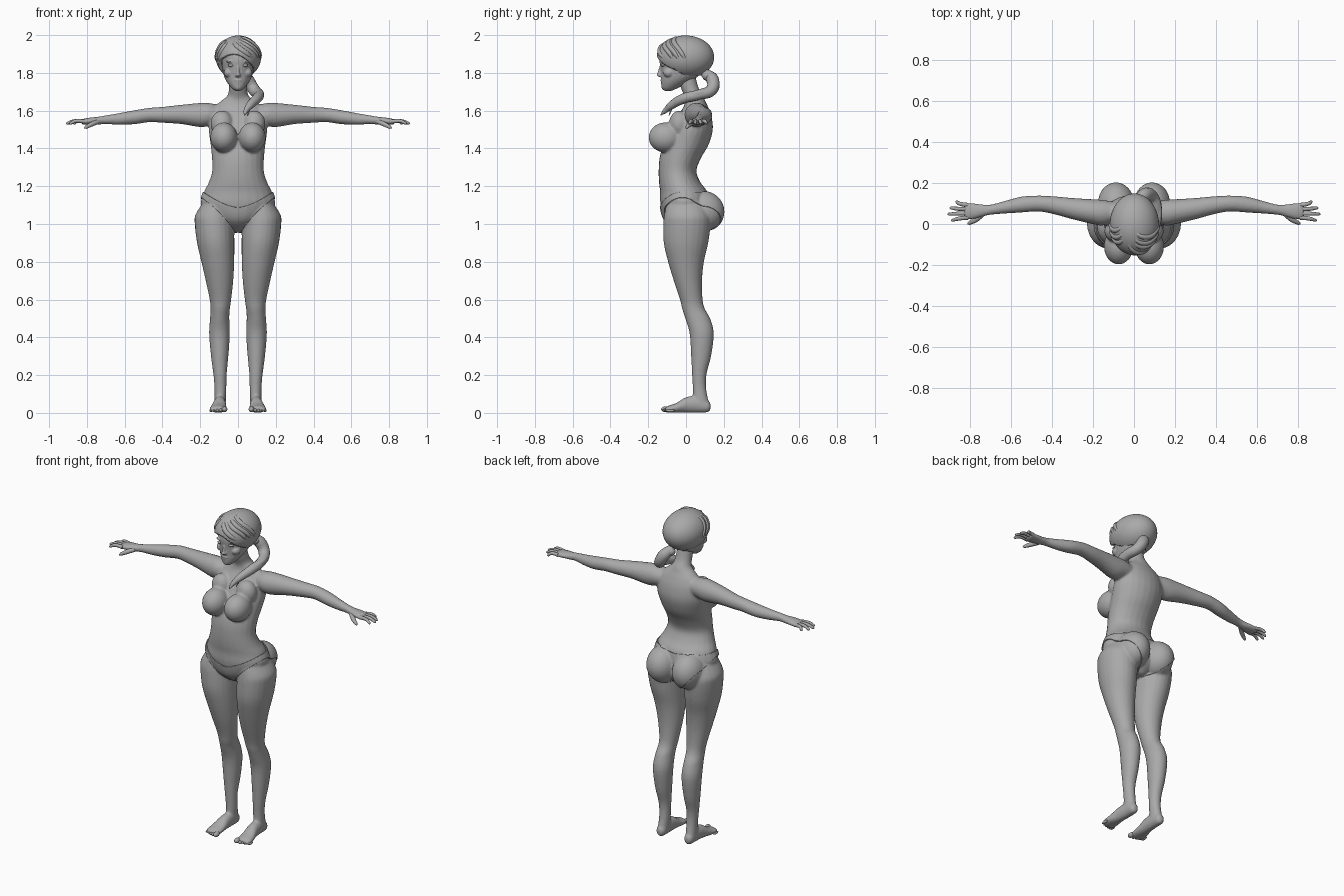
import bpy, bmesh, math
from mathutils import Vector, Matrix

if "Cube" in bpy.data.objects:
    bpy.data.objects.remove(bpy.data.objects["Cube"])

clay = bpy.data.materials.new("clay_grey")
clay.use_nodes = True
GREY = (0.4, 0.4, 0.4, 1)
clay.diffuse_color = GREY
clay.node_tree.nodes["Principled BSDF"].inputs["Base Color"].default_value = GREY


def finish(name, bm, voxel=0, smooth=0):
    """Turn a bmesh into a smooth object, optionally fused into one skin."""
    bmesh.ops.recalc_face_normals(bm, faces=bm.faces)
    for f in bm.faces:
        f.smooth = True
    me = bpy.data.meshes.new(name)
    bm.to_mesh(me)
    bm.free()
    me.materials.append(clay)
    ob = bpy.data.objects.new(name, me)
    bpy.context.collection.objects.link(ob)
    if voxel:
        rm = ob.modifiers.new("fuse", 'REMESH')
        rm.mode, rm.voxel_size, rm.use_smooth_shade = 'VOXEL', voxel, True
        sm = ob.modifiers.new("soften", 'SMOOTH')
        sm.factor, sm.iterations = 0.5, smooth
    return ob


def loft(bm, axis, rows, side=1, steps=4, seg=24):
    """Skin ellipses (position, centre a, centre b, radius a, radius b) along an axis."""
    rows = [Vector(r) for r in rows]
    ext = [rows[0]] + rows + [rows[-1]]
    fine = []
    for i in range(1, len(ext) - 2):
        p, q, r, s = ext[i - 1:i + 3]
        for k in range(steps):
            t = k / steps
            m, n = (r - p) / 2, (s - q) / 2
            fine.append(q + m * t + (3 * (r - q) - 2 * m - n) * t ** 2
                        + (2 * (q - r) + m + n) * t ** 3)
    rings = []
    for t, a, b, ra, rb in fine + [rows[-1]]:
        ring = []
        for j in range(seg):
            ang = 2 * math.pi * j / seg
            u, v = a + ra * math.cos(ang), b + rb * math.sin(ang)
            co = {'x': (t, u, v), 'y': (u, t, v), 'z': (u, v, t)}[axis]
            ring.append(bm.verts.new((co[0] * side, co[1], co[2])))
        rings.append(ring)
    for lo, hi in zip(rings, rings[1:]):
        for j in range(seg):
            bm.faces.new((lo[j - 1], lo[j], hi[j], hi[j - 1]))
    part = [bm.faces.new(rings[0]), bm.faces.new(rings[-1])]
    return part


def ball(bm, centre, radii, u=24, v=16):
    mat = Matrix.Translation(centre) @ Matrix.Diagonal((*radii, 1))
    bmesh.ops.create_uvsphere(bm, u_segments=u, v_segments=v, radius=1, matrix=mat)


def tube(name, points, depth=1.0, res=4):
    """Tapered smooth strand; each point is x, y, z, radius."""
    cu = bpy.data.curves.new(name, 'CURVE')
    cu.dimensions, cu.bevel_depth, cu.bevel_resolution = '3D', depth, res
    cu.use_fill_caps, cu.resolution_u = True, 6
    sp = cu.splines.new('BEZIER')
    sp.bezier_points.add(len(points) - 1)
    for bp, (x, y, z, r) in zip(sp.bezier_points, points):
        bp.co, bp.radius = (x, y, z), r
        bp.handle_left_type = bp.handle_right_type = 'AUTO'
    cu.materials.append(clay)
    ob = bpy.data.objects.new(name, cu)
    bpy.context.collection.objects.link(ob)
    return ob


def trim(bm, field):
    """Keep the surface where field is positive, with a clean cut edge."""
    fresh = []
    for e in list(bm.edges):
        a, b = e.verts
        fa, fb = field(a.co), field(b.co)
        if fa * fb < 0:
            fresh.append(bmesh.utils.edge_split(e, a, fa / (fa - fb))[1])
    bmesh.ops.connect_verts(bm, verts=fresh)
    gone = [f for f in bm.faces if field(f.calc_center_median()) < 0]
    bmesh.ops.delete(bm, geom=gone, context='FACES')


def ramp(v, lo, hi):
    t = min(max((v - lo) / (hi - lo), 0), 1)
    return t * t * (3 - 2 * t)


# Body: torso, legs, feet and arms fused into one skin
body = bmesh.new()
loft(body, 'z', [(.96, 0, .02, .03, .05), (1.02, 0, .01, .13, .12), (1.1, 0, -.005, .195, .13),
                 (1.17, 0, -.012, .18, .125), (1.22, 0, -.033, .155, .11), (1.28, 0, -.045, .137, .1),
                 (1.35, 0, -.03, .138, .11), (1.42, 0, 0, .145, .12), (1.5, 0, .032, .155, .11),
                 (1.57, 0, .045, .15, .09), (1.62, 0, .052, .125, .065), (1.655, 0, .048, .085, .052),
                 (1.68, 0, .04, .056, .05), (1.72, 0, .02, .048, .047), (1.79, 0, 0, .046, .048)])
for s in (1, -1):
    loft(body, 'z', [(1.12, .11, 0, .07, .1), (1.05, .125, .005, .1, .12), (1, .125, .005, .104, .125),
                     (.9, .118, 0, .099, .118), (.8, .107, 0, .087, .095), (.7, .098, .01, .073, .075),
                     (.6, .093, .028, .057, .06), (.55, .094, .04, .051, .06), (.5, .097, .062, .051, .066),
                     (.42, .098, .083, .055, .064), (.3, .097, .08, .046, .053), (.2, .095, .07, .035, .038),
                     (.12, .093, .072, .031, .036), (.04, .095, .08, .03, .045)], s)
    loft(body, 'y', [(.13, .095, .035, .01, .015), (.115, .095, .034, .026, .031), (.06, .095, .045, .031, .044),
                     (0, .098, .042, .035, .041), (-.05, .103, .027, .043, .026),
                     (-.09, .105, .02, .045, .019), (-.11, .102, .016, .038, .014)], s)
    loft(body, 'x', [(.08, .06, 1.58, .045, .045), (.15, .055, 1.58, .062, .06), (.2, .06, 1.577, .061, .064),
                     (.3, .075, 1.58, .052, .051), (.4, .093, 1.578, .043, .042), (.47, .1, 1.577, .039, .038),
                     (.55, .095, 1.565, .039, .037), (.63, .082, 1.556, .031, .031), (.7, .07, 1.552, .025, .023),
                     (.74, .066, 1.547, .03, .021), (.78, .063, 1.545, .038, .019),
                     (.815, .062, 1.542, .04, .016), (.832, .062, 1.541, .036, .012)], s)
    ball(body, (s * .075, -.108, 1.458), (.072, .09, .08))
    ball(body, (s * .085, -.035, 1.53), (.06, .055, .07))
    ball(body, (s * .088, .088, 1.065), (.087, .11, .105))
skin = finish("body", body, .007, 5)

# Fingers, thumbs and toes
for s, side in ((1, "left"), (-1, "right")):
    for i in range(4):
        y0, y1 = .032 + i * .02, .018 + i * .03
        x1 = (.893, .91, .9, .872)[i]
        mid = (.815 + x1) / 2 + .01
        tube(f"{side}_finger_{i + 1}", [(s * .81, y0, 1.543, .011), (s * mid, (y0 + y1) / 2, 1.544, .0095),
                                        (s * (x1 - .005), y1, 1.532, .007), (s * x1, y1, 1.53, .003)])
    tube(f"{side}_thumb", [(s * .74, .048, 1.542, .013), (s * .775, .02, 1.528, .013),
                           (s * .805, .004, 1.512, .009), (s * .813, 0, 1.507, .003)])
    toes = bmesh.new()
    for i in range(5):
        r = .015 if i == 0 else .0105 - i * .0006
        ball(toes, (s * (.071 + i * .0175 + (.003 if i else 0)), -.108 + i * .006, .004 + r),
             (r, .024, r), 12, 10)
    finish(f"{side}_toes", toes)

# Briefs: a trimmed, thickened layer taken from the skin
bpy.context.view_layer.update()
evaluated = skin.evaluated_get(bpy.context.evaluated_depsgraph_get())
briefs = bmesh.new()
briefs.from_mesh(evaluated.to_mesh())
evaluated.to_mesh_clear()
far = [v for v in briefs.verts if not .9 < v.co.z < 1.25 or abs(v.co.x) > .3]
bmesh.ops.delete(briefs, geom=far, context='VERTS')


def briefs_field(co):
    x, back = abs(co.x) / .19, ramp(co.y, -.04, .1)
    top = (1.088 + .087 * x ** 1.6) * (1 - back) + (1.16 + .015 * x) * back
    out = max(x - .1, 0)
    leg = (.96 + .195 * out ** .75) * (1 - back) + (.95 + .2 * out ** 1.5) * back
    return min(top - co.z, co.z - leg)


trim(briefs, briefs_field)
cloth = finish("briefs", briefs)
thick = cloth.modifiers.new("cloth", 'SOLIDIFY')
thick.thickness, thick.offset = .006, 1

# Head with nose, lips, chin and brows fused
head = bmesh.new()
loft(head, 'z', [(1.705, 0, -.095, .016, .018), (1.72, 0, -.085, .034, .043), (1.75, 0, -.058, .058, .074),
                 (1.78, 0, -.035, .073, .097), (1.82, 0, -.017, .083, .118), (1.87, 0, -.01, .088, .13),
                 (1.92, 0, 0, .088, .125), (1.96, 0, 0, .065, .095), (1.98, 0, 0, .03, .04)])
loft(head, 'z', [(1.778, 0, -.128, .013, .014), (1.789, 0, -.136, .015, .02), (1.803, 0, -.135, .009, .015),
                 (1.84, 0, -.131, .007, .008), (1.86, 0, -.13, .006, .006)], seg=12)
ball(head, (0, -.125, 1.761), (.022, .011, .006))
ball(head, (0, -.122, 1.749), (.019, .012, .007))
ball(head, (0, -.113, 1.722), (.018, .016, .014))
for s in (1, -1):
    ball(head, (s * .036, -.118, 1.86), (.028, .015, .007))
    ball(head, (s * .048, -.09, 1.8), (.028, .03, .025))
finish("head", head, .004, 2)

eyes = bmesh.new()
for s in (1, -1):
    ball(eyes, (s * .036, -.122, 1.84), (.017, .011, .008))
finish("eyes", eyes)

# Hair cap, cut open over the face
CENTRE, RADII = Vector((.002, -.003, 1.883)), Vector((.12, .152, .115))
hair = bmesh.new()
ball(hair, CENTRE, RADII, 48, 32)


def hair_field(co):
    front = ramp(-co.y, .0, .08)
    line = 1.9 - 6 * (co.x + .025) ** 2
    return co.z - (1.785 * (1 - front) + line * front)


trim(hair, hair_field)
cap = finish("hair_cap", hair)
shell = cap.modifiers.new("thickness", 'SOLIDIFY')
shell.thickness, shell.offset = .018, -1


def lock(name, dirs, width):
    """Lay a tapered strand over the hair cap, through the given directions."""
    pts = []
    for i, d in enumerate(dirs):
        n = Vector(d).normalized()
        p = CENTRE + Vector(a * b for a, b in zip(n, RADII)) * .95
        pts.append((*p, width * (.3, 1, .9, .15)[i]))
    tube(name, pts)


for i in range(3):
    d = i * .22
    lock(f"left_fringe_{i + 1}", [(-.35, -.4 + d, .9), (.3, -.75 + d, .6),
                                  (.8, -.55 + d, .15), (.98, -.3 + d, -.4)], .014)
    lock(f"right_fringe_{i + 1}", [(-.35, -.4 + d, .9), (-.65, -.6 + d, .5),
                                   (-.9, -.45 + d, 0), (-.98, -.25 + d, -.45)], .014)
lock("forehead_sweep", [(-.35, -.4, .9), (-.05, -.85, .5), (.4, -.88, .15), (.85, -.5, -.2)], .015)

# Gathered tail wrapping over the left shoulder
tube("hair_tail", [(.02, .1, 1.8, .025), (.05, .14, 1.765, .034), (.085, .135, 1.71, .032),
                   (.11, .07, 1.685, .027), (.1, -.01, 1.665, .027), (.065, -.075, 1.63, .022),
                   (.04, -.115, 1.595, .012), (.035, -.135, 1.575, .002)])
tube("hair_tail_strand", [(.03, .12, 1.79, .012), (.07, .16, 1.73, .016), (.115, .1, 1.7, .016),
                          (.115, .01, 1.68, .015), (.075, -.06, 1.645, .012), (.05, -.09, 1.575, .002)])
bow = bmesh.new()
ball(bow, (.03, .115, 1.785), (.034, .03, .028))
finish("hair_tie", bow)
